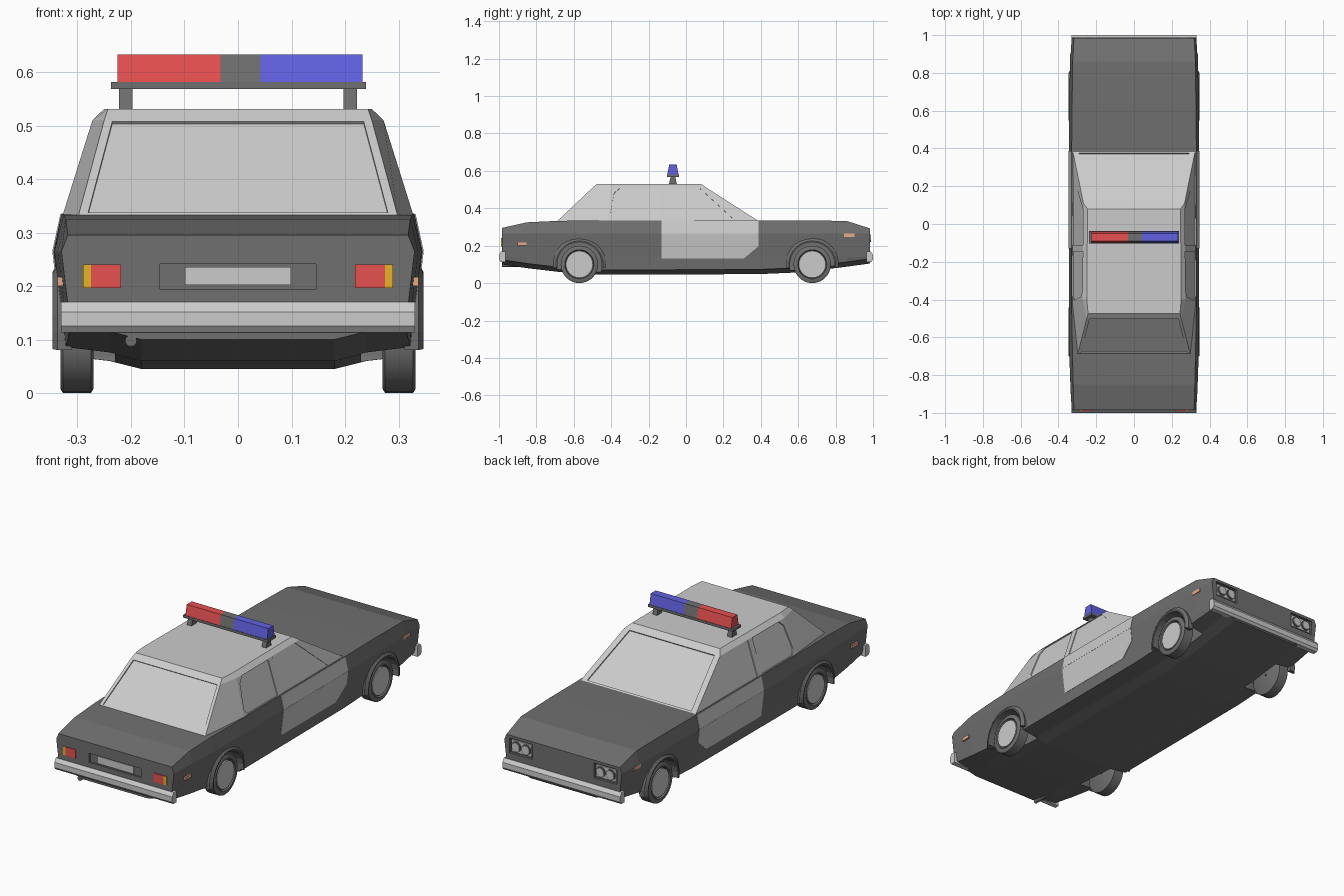
import bpy, bmesh, math
from mathutils import Vector

if "Cube" in bpy.data.objects:
    bpy.data.objects.remove(bpy.data.objects["Cube"])


def mat(name, *rgb):
    m = bpy.data.materials.new(name)
    m.diffuse_color = (*rgb, 1)
    m.use_nodes = True
    m.node_tree.nodes["Principled BSDF"].inputs["Base Color"].default_value = m.diffuse_color
    return m


DARK = mat("dark_paint", .16, .16, .16)
LIGHT = mat("light_paint", .62, .62, .62)
RED = mat("red", .8, .08, .08)
BLUE = mat("blue", .12, .12, .75)
AMBER = mat("amber", .8, .45, .02)
MARKER = mat("marker_orange", .8, .4, .25)


def finish(name, bm, material=None, mirror=False, smooth=False):
    bmesh.ops.recalc_face_normals(bm, faces=bm.faces)
    me = bpy.data.meshes.new(name)
    bm.to_mesh(me)
    bm.free()
    ob = bpy.data.objects.new(name, me)
    bpy.context.collection.objects.link(ob)
    if material:
        me.materials.append(material)
    if mirror:
        ob.modifiers.new("mirror", 'MIRROR')
    if smooth:
        bpy.ops.object.select_all(action='DESELECT')
        bpy.context.view_layer.objects.active = ob
        ob.select_set(True)
        bpy.ops.object.shade_smooth_by_angle(angle=math.radians(35))
    return ob


def loft(name, rings, material=None, closed=False, **kw):
    """Skin a list of equal-length point loops; cap the ends unless closed."""
    bm = bmesh.new()
    vs = [[bm.verts.new(p) for p in r] for r in rings]
    n = len(vs[0])
    for a, b in zip(vs, vs[1:] + (vs[:1] if closed else [])):
        for i in range(n):
            j = (i + 1) % n
            bm.faces.new((a[i], a[j], b[j], b[i]))
    if not closed:
        bm.faces.new(vs[0])
        bm.faces.new(vs[-1])
    return finish(name, bm, material, **kw)


def slab(name, pts, out, lo, hi, material=None, **kw):
    """Flat polygon thickened along its outward normal from lo to hi."""
    p = [Vector(q) for q in pts]
    n = (p[1] - p[0]).cross(p[2] - p[0]).normalized()
    if n.dot(Vector(out)) < 0:
        n = -n
    return loft(name, [[q + n * lo for q in p], [q + n * hi for q in p]], material, **kw)


def box(name, x, y, z, material=None, **kw):
    ring = lambda h: [(x[0], y[0], h), (x[1], y[0], h), (x[1], y[1], h), (x[0], y[1], h)]
    return loft(name, [ring(z[0]), ring(z[1])], material, **kw)


def disc(name, c, axis, r, depth, n, material=None, **kw):
    def ring(o):
        out = []
        for i in range(n):
            u, v = r * math.cos(i * math.tau / n), r * math.sin(i * math.tau / n)
            out.append((c[0] + o, c[1] + u, c[2] + v) if axis == 'X' else (c[0] + u, c[1] + o, c[2] + v))
        return out
    return loft(name, [ring(0), ring(depth)], material, **kw)


def cut(ob, cutter):
    m = ob.modifiers.new("cut", 'BOOLEAN')
    m.operation, m.solver, m.object = 'DIFFERENCE', 'EXACT', cutter
    bpy.context.view_layer.objects.active = ob
    bpy.ops.object.modifier_apply(modifier=m.name)
    bpy.data.objects.remove(cutter)


WHEELS = (("rear", -.57), ("front", .675))

# Lower body: stations of (y, top z, top half width, widest half width, bottom z)
stations = [(-.985, .295, .318, .33, .1), (-.85, .325, .322, .337, .08), (-.68, .333, .326, .343, .06),
            (-.45, .335, .33, .345, .045), (.39, .335, .33, .345, .048), (.62, .336, .328, .344, .058),
            (.86, .332, .325, .338, .088), (.985, .292, .318, .33, .105)]
rings = []
for y, zt, wt, wm, zb in stations:
    half = [(wt, zt), (wm, .265), (wm - .015, .14), (wm - .02, zb + .025), (.24, zb + .015), (.18, zb)]
    rings.append([(x, y, z) for x, z in half] + [(-x, y, z) for x, z in reversed(half)])
body = loft("lower_body", rings, DARK)
for _, y in WHEELS:
    for s in (1, -1):
        cut(body, disc("well_cutter", (.23 * s, y, .1), 'X', .122, .3 * s, 24))

# Cabin: horizontal rings narrowing to the roof
rings = []
for z, half in [(.325, [(.30, -.695), (.33, -.42), (.326, .398)]),
                (.51, [(.25, -.50), (.272, -.40), (.268, .11)]),
                (.531, [(.243, -.475), (.25, -.40), (.246, .08)])]:
    rings.append([(x, y, z) for x, y in half] + [(-x, y, z) for x, y in reversed(half)])
cabin = loft("cabin", rings, LIGHT)

# Recessed glass: windscreen, rear window and four side windows
def side(s, poly):
    return [(s * (.331 - (z - .325) * .322), y, z) for y, z in poly]


rear_side = [(-.405, .365), (-.385, .34), (-.145, .34), (-.145, .507), (-.355, .507), (-.385, .48)]
front_side = [(-.11, .337), (.26, .337), (.075, .507), (-.11, .507)]
glass = [("windscreen", [(-.292, .375, .34), (.292, .375, .34), (.238, .113, .508), (-.238, .113, .508)], (0, 1, 1)),
         ("rear_window", [(-.28, -.682, .338), (.28, -.682, .338), (.235, -.503, .507), (-.235, -.503, .507)], (0, -1, 1))]
for s, tag in ((1, "right"), (-1, "left")):
    glass += [(tag + "_rear_side_window", side(s, rear_side), (s, 0, 0)),
              (tag + "_front_side_window", side(s, front_side), (s, 0, 0))]
for name, pts, out in glass:
    cut(cabin, slab("cutter", pts, out, -.008, .03))
    slab(name, pts, out, -.014, -.006, LIGHT)

# Pale front door skins in two planes meeting at the body crease
slab("door_upper", [(.345, -.13, .265), (.345, .387, .265), (.33, .387, .334), (.33, -.13, .334)],
     (1, 0, 0), -.003, .002, LIGHT, mirror=True)
slab("door_lower", [(.345, -.13, .265), (.329, -.13, .132), (.329, .31, .132), (.3368, .387, .197), (.345, .387, .265)],
     (1, 0, 0), -.003, .002, LIGHT, mirror=True)

# Wheels and arch lips
tyre = [(.005, .27), (.092, .27), (.1, .275), (.1, .327), (.092, .332), (.078, .332), (.074, .322), (.005, .322)]
for tag, y in WHEELS:
    wheel = [[(x, y + r * math.cos(a), .1 + r * math.sin(a)) for r, x in tyre]
             for a in (i * math.tau / 28 for i in range(28))]
    loft(tag + "_wheel", wheel, DARK, closed=True, mirror=True, smooth=True)
    disc(tag + "_hubcap", (.3, y, .1), 'X', .069, .03, 28, LIGHT, mirror=True)
    lip = [[(x, y + r * math.cos(a), .1 + r * math.sin(a)) for r, x in
            ((.119, .31), (.119, .346), (.126, .347), (.142, .337), (.142, .31))]
           for a in (math.radians(-8 + 196 * i / 14) for i in range(15))]
    loft(tag + "_arch_lip", lip, DARK, mirror=True)

# Bumpers
for tag, d in (("rear", -1), ("front", 1)):
    prof = [(.965, .113), (.99, .113), (1, .125), (1, .152), (.987, .17), (.965, .17)]
    loft(tag + "_bumper", [[(x, d * y, z) for y, z in prof] for x in (-.331, .331)], LIGHT)

# Tail lamps, number plate and exhaust
box("tail_lamp", (.219, .275), (-.989, -.97), (.196, .24), RED, mirror=True)
box("tail_indicator", (.275, .29), (-.989, -.97), (.196, .24), AMBER, mirror=True)
cut(body, box("cutter", (-.146, .146), (-1.1, -.975), (.195, .241)))
box("number_plate", (-.099, .099), (-.98, -.97), (.202, .236), LIGHT)
exhaust = disc("exhaust", (-.2, -.985, .098), 'Y', .011, .14, 12, DARK)

# Headlamps: recessed frames holding twin round lamps
for s in (1, -1):
    cut(body, box("cutter", (s * .172, s * .302), (.973, 1.1), (.202, .278)))
box("headlamp_panel", (.18, .294), (.96, .98), (.21, .27), LIGHT, mirror=True)
for tag, x in (("inner", .209), ("outer", .265)):
    disc(tag + "_headlamp_rim", (x, .97, .24), 'Y', .026, .015, 16, DARK, mirror=True)
    disc(tag + "_headlamp", (x, .97, .24), 'Y', .021, .018, 16, LIGHT, mirror=True)

# Side marker lamps
box("rear_marker", (.32, .337), (-.9, -.852), (.2, .217), MARKER, mirror=True)
box("front_marker", (.32, .3385), (.845, .9), (.247, .265), MARKER, mirror=True)

# Roof light bar: feet, base plate and three tapered sections
foot = lambda w, z: [(.197, -.07 - w, z), (.222, -.07 - w, z), (.222, -.07 + w, z), (.197, -.07 + w, z)]
loft("light_bar_foot", [foot(.022, .525), foot(.012, .57)], DARK, mirror=True)
box("light_bar_base", (-.237, .239), (-.102, -.038), (.568, .581), DARK)
prof = [(-.1, .58), (-.04, .58), (-.05, .633), (-.09, .633)]
for name, a, b, m in (("red_lens", -.225, -.033, RED), ("siren_box", -.033, .042, DARK), ("blue_lens", .042, .233, BLUE)):
    loft(name, [[(x, y, z) for y, z in prof] for x in (a, b)], m)
